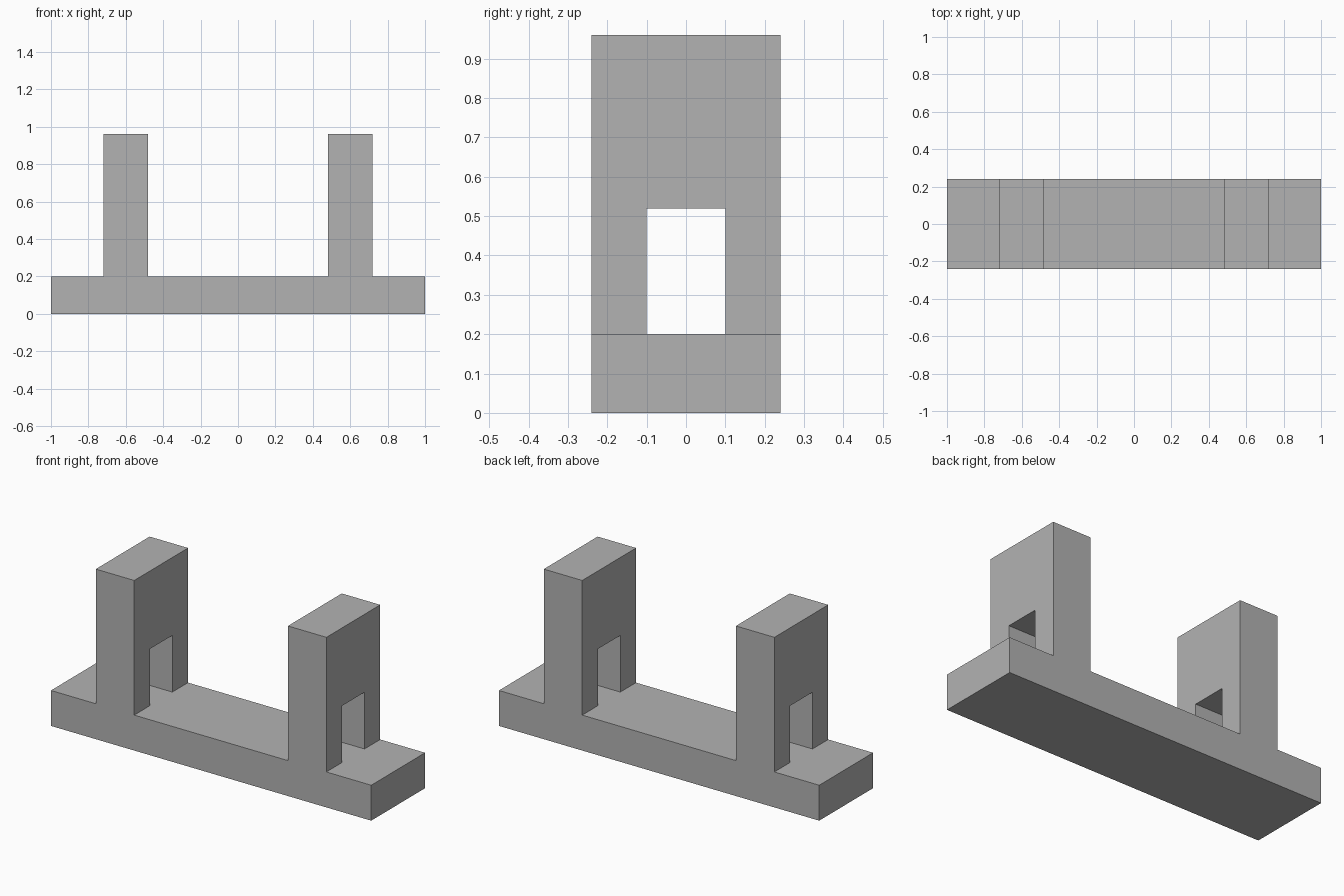
import bpy
import bmesh
import math

cube = bpy.data.objects.get("Cube")
if cube:
    bpy.data.objects.remove(cube, do_unlink=True)

# Single plain grey
grey = bpy.data.materials.new("plain grey")
grey.use_nodes = True
color = (0.45, 0.45, 0.45, 1)
grey.diffuse_color = color
grey.node_tree.nodes["Principled BSDF"].inputs["Base Color"].default_value = color

LENGTH, DEPTH, BASE_TOP, TOP = 2.0, 0.48, 0.2, 0.96
INNER, OUTER = 0.48, 0.72
DOOR_WIDTH, DOOR_TOP = 0.2, 0.52


def extrude_profile(name, points, depth):
    """Extrude an x-z outline along y, centred on y = 0."""
    bm = bmesh.new()
    face = bm.faces.new([bm.verts.new((x, -depth / 2, z)) for x, z in points])
    result = bmesh.ops.extrude_face_region(bm, geom=[face])
    verts = [g for g in result["geom"] if isinstance(g, bmesh.types.BMVert)]
    bmesh.ops.translate(bm, vec=(0, depth, 0), verts=verts)
    bmesh.ops.recalc_face_normals(bm, faces=bm.faces)
    mesh = bpy.data.meshes.new(name)
    bm.to_mesh(mesh)
    bm.free()
    mesh.materials.append(grey)
    obj = bpy.data.objects.new(name, mesh)
    bpy.context.collection.objects.link(obj)
    return obj


# Base slab with two upright towers, as one mirrored outline
half = [(LENGTH / 2, 0), (LENGTH / 2, BASE_TOP), (OUTER, BASE_TOP),
        (OUTER, TOP), (INNER, TOP), (INNER, BASE_TOP)]
outline = half + [(-x, z) for x, z in reversed(half)]
body = extrude_profile("base_with_towers", outline, DEPTH)

# One long cutter opens the doorway through both towers
reach = OUTER + 0.1
cutter = extrude_profile("doorway_cutter", [
    (-reach, BASE_TOP), (reach, BASE_TOP),
    (reach, DOOR_TOP), (-reach, DOOR_TOP)], DOOR_WIDTH)
cutter.hide_render = True

cut = body.modifiers.new("doorways", "BOOLEAN")
cut.operation = "DIFFERENCE"
cut.solver = "EXACT"
cut.object = cutter
bpy.context.view_layer.objects.active = body
body.select_set(True)
bpy.ops.object.modifier_apply(modifier=cut.name)
bpy.data.objects.remove(cutter, do_unlink=True)

# Merge the flat faces left by the cut
bm = bmesh.new()
bm.from_mesh(body.data)
bmesh.ops.dissolve_limit(bm, angle_limit=math.radians(1),
                         verts=bm.verts, edges=bm.edges)
bm.to_mesh(body.data)
bm.free()
